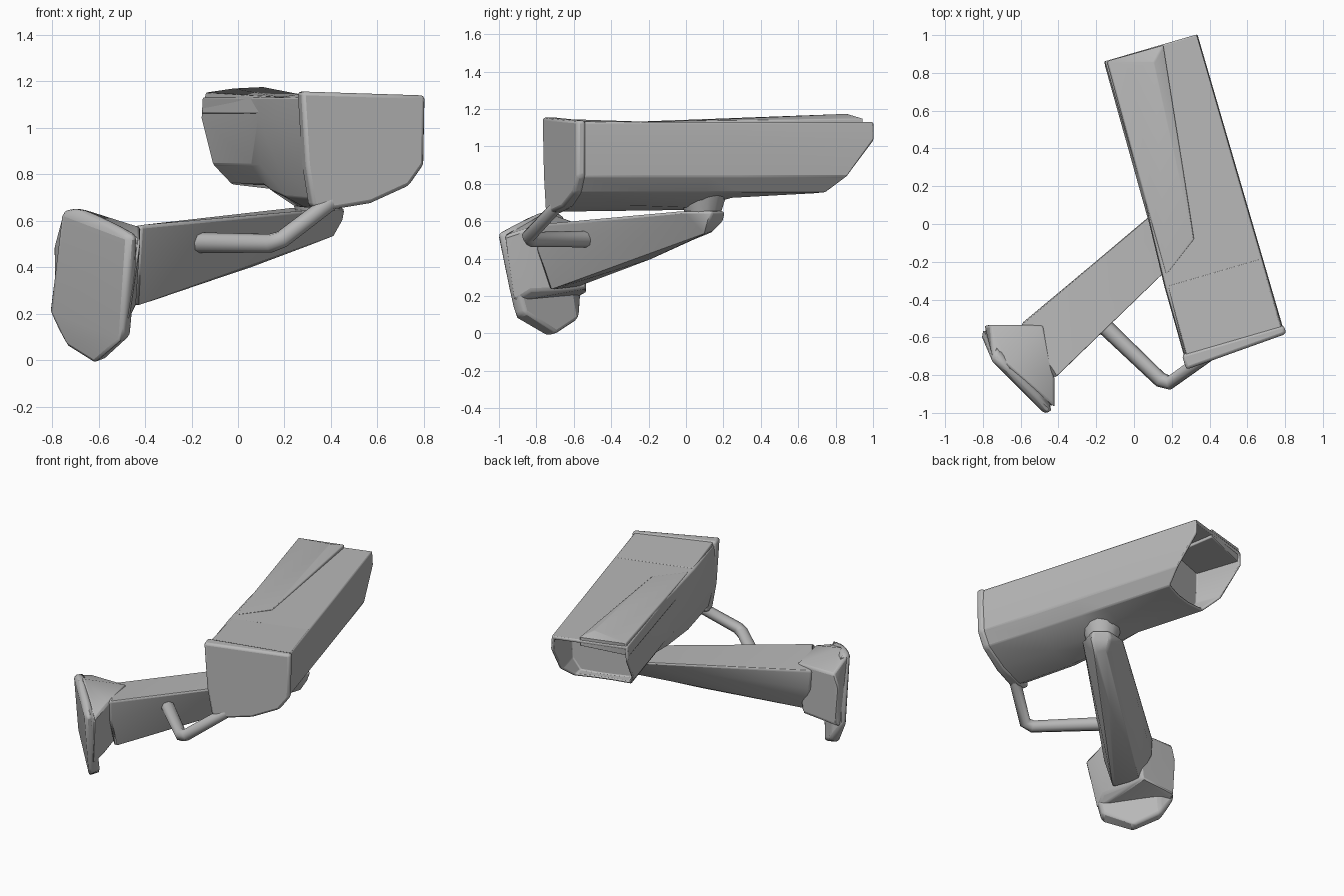
import bpy, bmesh, math
from mathutils import Vector

cube = bpy.data.objects.get("Cube")
if cube:
    bpy.data.objects.remove(cube)

grey = bpy.data.materials.new("plain grey")
grey.use_nodes = True
COLOUR = (0.48, 0.48, 0.48, 1)
grey.diffuse_color = COLOUR
for node in grey.node_tree.nodes:
    if node.type == 'BSDF_PRINCIPLED':
        node.inputs["Base Color"].default_value = COLOUR

# Frame of the camera housing: turned about z
ANGLE = math.atan2(0.28, 0.96)
CENTRE = Vector((0.32, 0.13, 0))


def finish(name, bm, bevel=0.0, housing=False):
    bmesh.ops.recalc_face_normals(bm, faces=bm.faces)
    mesh = bpy.data.meshes.new(name)
    bm.to_mesh(mesh)
    bm.free()
    mesh.materials.append(grey)
    ob = bpy.data.objects.new(name, mesh)
    bpy.context.collection.objects.link(ob)
    if housing:
        ob.location = CENTRE
        ob.rotation_euler.z = ANGLE
    if bevel:
        mod = ob.modifiers.new("soft edges", 'BEVEL')
        mod.width = bevel
        mod.segments = 2
        mod.limit_method = 'ANGLE'
        mod.angle_limit = math.radians(25)
    bpy.ops.object.select_all(action='DESELECT')
    ob.select_set(True)
    bpy.context.view_layer.objects.active = ob
    bpy.ops.object.shade_smooth_by_angle(angle=math.radians(30))


def hull(name, points, bevel=0.0, housing=False):
    bm = bmesh.new()
    for p in points:
        bm.verts.new(p)
    bmesh.ops.convex_hull(bm, input=bm.verts)
    loose = [v for v in bm.verts if not v.link_faces]
    bmesh.ops.delete(bm, geom=loose, context='VERTS')
    bmesh.ops.dissolve_limit(bm, angle_limit=math.radians(4),
                             verts=bm.verts, edges=bm.edges)
    finish(name, bm, bevel, housing)


def section(v, low, drop, sweep=(0, 0, 0, 0, 0)):
    """Cross-section of the housing; drop deepens and widens its right side."""
    wide = 0.03 * drop
    right = [(0.255, 1.13), (0.26, 1.04), (0.25, 0.84),
             (0.19, 0.755), (0.06 - 0.04 * drop, low + 0.03 * drop)]
    left = [(-0.25 - wide, 1.13), (-0.255 - wide, 1.04), (-0.245 - wide, 0.84),
            (-0.19 - 0.05 * drop, 0.755 - 0.06 * drop), (-0.06 - 0.1 * drop, low)]
    ring = [Vector((u, v + s, z)) for (u, z), s in zip(right, sweep)]
    ring += reversed([Vector((u, v + s, z)) for (u, z), s in zip(left, sweep)])
    return ring


# Camera housing: lofted sections with a slanted, hollow lens end
rings = [section(-0.8, 0.65, 1), section(-0.4, 0.655, 0.9),
         section(-0.08, 0.66, 0.4), section(0.1, 0.725, 0),
         section(0.57, 0.75, 0, (0.265, 0.265, 0.12, 0.02, 0))]
mid = sum(rings[-1], Vector()) / 10
rim = [Vector((mid.x + (p.x - mid.x) * 0.93, p.y, mid.z + (p.z - mid.z) * 0.9))
       for p in rings[-1]]
floor = [Vector((p.x * 0.95, 0.52, p.z)) for p in rim]
bm = bmesh.new()
loops = [[bm.verts.new(p) for p in ring] for ring in rings + [rim, floor]]
for a, b in zip(loops, loops[1:]):
    for i in range(len(a)):
        j = (i + 1) % len(a)
        bm.faces.new((a[i], a[j], b[j], b[i]))
bm.faces.new(loops[0])
bm.faces.new(loops[-1])
finish("camera_housing", bm, 0.01, True)

# Blind end cap, overhanging on one side
cap = [(-0.295, 1.155), (-0.275, 0.84), (-0.245, 0.66), (-0.17, 0.645),
       (0.02, 0.675), (0.195, 0.75), (0.262, 0.84), (0.268, 1.138)]
hull("end_cap", [(u, v, z) for u, z in cap for v in (-0.77, -0.852 + 0.06 * (u + 0.28))],
     0.016, True)
# Top lining, rising towards the blind end
hull("top_lining", [(-0.28, -0.79, 1.1), (0.255, -0.79, 1.1), (-0.27, -0.79, 1.148),
                    (0.25, -0.79, 1.134), (-0.275, -0.4, 1.1), (0.255, -0.4, 1.1),
                    (-0.26, -0.4, 1.131), (0.25, -0.4, 1.131)], 0.004, True)

# Raised sun shield panel on top
hull("sun_shield", [(-0.258, 0.82, 1.06), (-0.236, 0.832, 1.15), (0.07, 0.832, 1.09),
                    (0.07, 0.83, 1.148), (0.0, 0.76, 1.174), (-0.13, 0.76, 1.168),
                    (-0.06, -0.2, 1.09), (-0.06, -0.2, 1.134),
                    (-0.27, -0.34, 1.06), (-0.255, -0.34, 1.132)], 0.006, True)

# Neck between the housing and the arm
bm = bmesh.new()
bmesh.ops.create_cone(bm, cap_ends=True, segments=14, radius1=0.085,
                      radius2=0.13, depth=0.14)
bmesh.ops.translate(bm, verts=bm.verts, vec=(0.34, 0.09, 0.68))
finish("swivel_neck", bm, 0.01)

# Tapering support arm
hull("support_arm", [(-0.6, -0.53, 0.55), (-0.42, -0.82, 0.58), (-0.43, -0.8, 0.44),
                     (-0.59, -0.53, 0.42), (-0.44, -0.73, 0.23), (-0.53, -0.58, 0.25),
                     (0.04, -0.2, 0.39),
                     (0.24, 0.18, 0.655), (0.42, -0.01, 0.655), (0.46, 0.14, 0.655),
                     (0.38, 0.21, 0.655), (0.36, 0.2, 0.6), (0.45, 0.12, 0.6),
                     (0.41, 0.1, 0.53), (0.34, 0.14, 0.54)], 0.016)

# Wall plate, slanted and thin, with a rounded lower tip
hull("wall_plate", [(-0.81, -0.6, 0.21), (-0.8, -0.56, 0.21), (-0.76, -0.72, 0.64),
                    (-0.67, -0.77, 0.66), (-0.72, -0.66, 0.64), (-0.47, -1.01, 0.53),
                    (-0.42, -0.98, 0.54), (-0.5, -0.92, 0.09), (-0.46, -0.86, 0.11),
                    (-0.48, -0.93, 0.2), (-0.62, -0.74, -0.015), (-0.58, -0.69, 0.0),
                    (-0.74, -0.62, 0.06), (-0.7, -0.57, 0.08)], 0.02)

# Flare joining the plate to the arm
hull("mount_flare", [(-0.79, -0.57, 0.2), (-0.77, -0.535, 0.22), (-0.75, -0.7, 0.63),
                     (-0.67, -0.75, 0.65), (-0.79, -0.54, 0.48), (-0.76, -0.535, 0.57),
                     (-0.48, -0.535, 0.57), (-0.52, -0.535, 0.24), (-0.42, -0.82, 0.57),
                     (-0.44, -0.83, 0.23), (-0.42, -0.97, 0.52), (-0.47, -0.92, 0.17)], 0.012)

# Bent cable from the arm to the housing
curve = bpy.data.curves.new("cable", 'CURVE')
curve.dimensions = '3D'
curve.bevel_depth = 0.045
curve.bevel_resolution = 2
curve.use_fill_caps = True
spline = curve.splines.new('POLY')
path = [(-0.2, -0.5, 0.505), (0.14, -0.825, 0.502), (0.19, -0.84, 0.52), (0.4, -0.69, 0.68)]
spline.points.add(len(path) - 1)
for point, co, size in zip(spline.points, path, (1, 0.9, 0.85, 0.8)):
    point.co = (*co, 1)
    point.radius = size
curve.materials.append(grey)
cable = bpy.data.objects.new("cable", curve)
bpy.context.collection.objects.link(cable)
bpy.ops.object.select_all(action='DESELECT')
cable.select_set(True)
bpy.context.view_layer.objects.active = cable
bpy.ops.object.convert(target='MESH')
bpy.ops.object.shade_smooth_by_angle(angle=math.radians(50))
